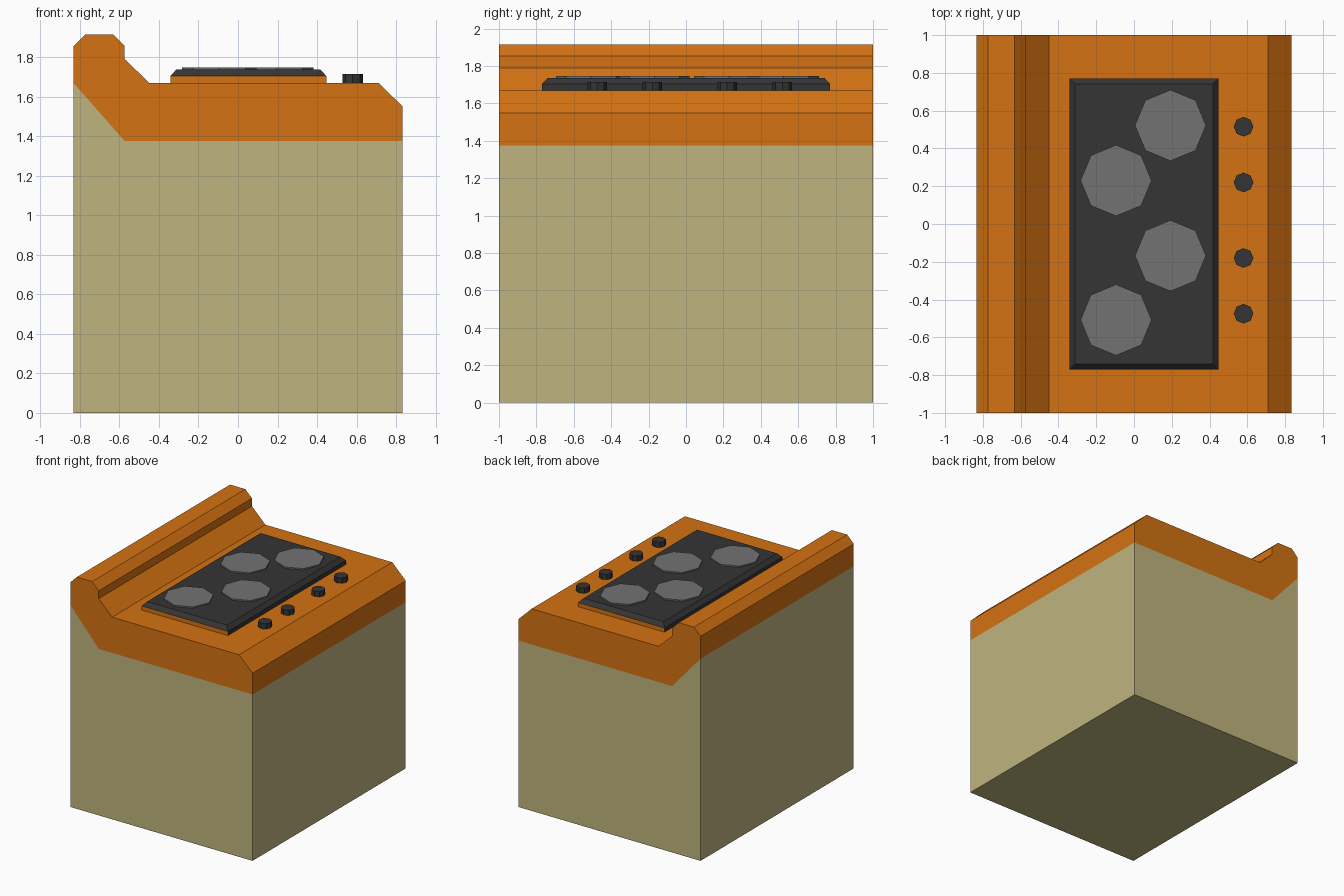
import bpy
from math import cos, sin, pi

if "Cube" in bpy.data.objects:
    bpy.data.objects.remove(bpy.data.objects["Cube"])


def material(name, r, g, b):
    m = bpy.data.materials.new(name)
    m.diffuse_color = (r, g, b, 1)
    m.use_nodes = True
    m.node_tree.nodes["Principled BSDF"].inputs["Base Color"].default_value = m.diffuse_color
    return m


ORANGE = material("orange", 0.66, 0.17, 0.006)
BEIGE = material("beige", 0.52, 0.46, 0.21)
DARK = material("dark", 0.035, 0.035, 0.035)
GREY = material("grey", 0.17, 0.17, 0.17)


def make(name, verts, faces, *mats):
    mesh = bpy.data.meshes.new(name)
    mesh.from_pydata(verts, [], faces)
    for m in mats:
        mesh.materials.append(m)
    obj = bpy.data.objects.new(name, mesh)
    bpy.context.collection.objects.link(obj)
    return obj


def extrude_profile(name, pts, mat, open_edges):
    """Extrude an anticlockwise xz profile along y, leaving the hidden joint open."""
    n = len(pts)
    verts = [(x, y, z) for y in (-1, 1) for x, z in pts]
    faces = [tuple(range(n)), tuple(range(2 * n - 1, n - 1, -1))]
    faces += [(i, i + n, (i + 1) % n + n, (i + 1) % n)
              for i in range(n) if i not in open_edges]
    return make(name, verts, faces, mat)


def stack(name, rings, *mats):
    """Join anticlockwise rings upwards and cap the top."""
    n = len(rings[0])
    faces = [(k * n + i, k * n + (i + 1) % n, (k + 1) * n + (i + 1) % n, (k + 1) * n + i)
             for k in range(len(rings) - 1) for i in range(n)]
    faces.append(tuple(range((len(rings) - 1) * n, len(rings) * n)))
    return make(name, [v for r in rings for v in r], faces, *mats)


def rect(inset, z):
    x0, x1, y = -0.342 + inset, 0.447 - inset, 0.77 - inset
    return [(x0, -y, z), (x1, -y, z), (x1, y, z), (x0, y, z)]


def octagon(x, y, z, r):
    return [(x + r * cos(i * pi / 4), y + r * sin(i * pi / 4), z) for i in range(8)]


# cabinet and worktop meet along a shared bent seam
extrude_profile("cabinet", [(-0.833, 0), (0.833, 0), (0.833, 1.375),
                            (-0.573, 1.375), (-0.833, 1.67)], BEIGE, {2, 3})
extrude_profile("worktop", [(-0.833, 1.67), (-0.573, 1.375), (0.833, 1.375),
                            (0.833, 1.55), (0.71, 1.67), (-0.45, 1.67),
                            (-0.573, 1.79), (-0.573, 1.855), (-0.633, 1.915),
                            (-0.773, 1.915), (-0.833, 1.855)], ORANGE, {0, 1})

# bevelled hob plate, orange on its two short skirt faces
hob = stack("hob_plate", [rect(0, 1.67), rect(0, 1.704), rect(0.03, 1.737)], DARK, ORANGE)
for i in (0, 2):
    hob.data.polygons[i].material_index = 1

# burners
for i, (x, y) in enumerate([(0.193, 0.522), (-0.095, 0.23), (0.193, -0.168), (-0.095, -0.508)]):
    stack(f"burner_{i + 1}", [octagon(x, y, 1.737, 0.188), octagon(x, y, 1.748, 0.188)], GREY)

# control knobs
for i, y in enumerate([0.515, 0.22, -0.18, -0.475]):
    stack(f"knob_{i + 1}", [octagon(0.58, y, 1.67, 0.052), octagon(0.58, y, 1.714, 0.052)], DARK)
